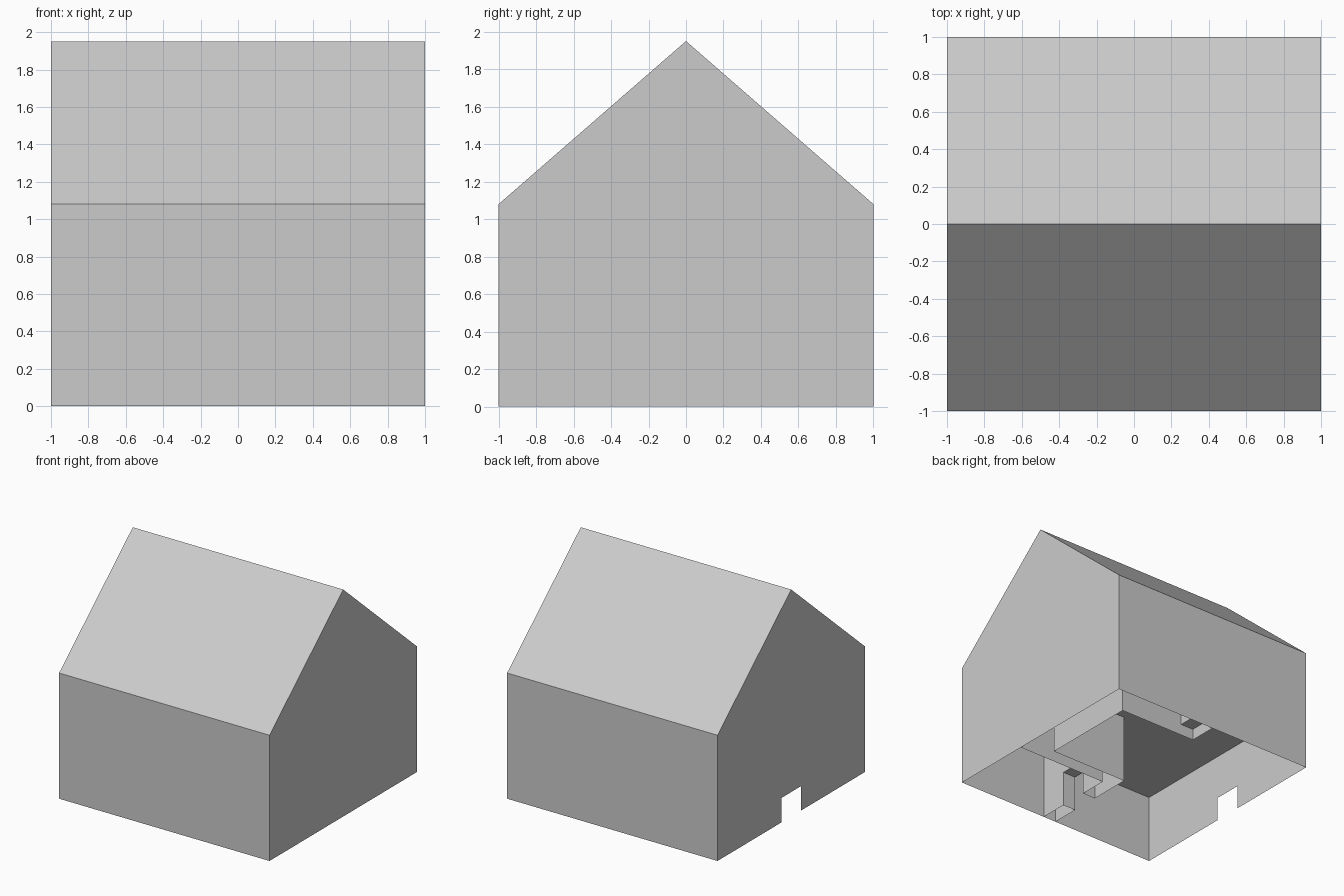
import bpy, bmesh

cube = bpy.data.objects.get("Cube")
if cube:
    bpy.data.objects.remove(cube, do_unlink=True)

# Single plain grey
grey = bpy.data.materials.new("plain_grey")
grey.use_nodes = True
COLOUR = (0.6, 0.6, 0.6, 1)
grey.diffuse_color = COLOUR
grey.node_tree.nodes["Principled BSDF"].inputs["Base Color"].default_value = COLOUR

EAVE, RIDGE, CEIL = 1.08, 1.95, 0.6


def make(name, faces):
    """Mesh object from a few polygons, welded along shared edges."""
    bm = bmesh.new()
    for pts in faces:
        bm.faces.new([bm.verts.new(p) for p in pts])
    bmesh.ops.remove_doubles(bm, verts=bm.verts, dist=0.0001)
    mesh = bpy.data.meshes.new(name)
    bm.to_mesh(mesh)
    bm.free()
    mesh.materials.append(grey)
    obj = bpy.data.objects.new(name, mesh)
    bpy.context.collection.objects.link(obj)
    return obj


def wall(a, b, top=CEIL, bottom=0):
    """Upright rectangle between two plan points."""
    return [(*a, bottom), (*b, bottom), (*b, top), (*a, top)]


def slab(x0, x1, y0, y1, z=CEIL):
    """Level rectangle facing down."""
    return [(x0, y0, z), (x0, y1, z), (x1, y1, z), (x1, y0, z)]


def doorway(x, y0, y1, d0, d1, height, flip=False):
    """Wall across x with a door gap, as one notched outline."""
    outline = [(y0, 0), (d0, 0), (d0, height), (d1, height), (d1, 0),
               (y1, 0), (y1, CEIL), (y0, CEIL)]
    pts = [(x, y, z) for y, z in outline]
    return pts[::-1] if flip else pts


# Outer shell
make("front_wall", [wall((-1, -1), (1, -1), EAVE)])
make("back_wall", [wall((1, 1), (-1, 1), EAVE)])
make("roof", [
    [(-1, -1, EAVE), (1, -1, EAVE), (1, 0, RIDGE), (-1, 0, RIDGE)],
    [(1, 1, EAVE), (-1, 1, EAVE), (-1, 0, RIDGE), (1, 0, RIDGE)],
])
gable = [(1, EAVE), (0, RIDGE), (-1, EAVE), (-1, 0)]
make("left_gable", [[(1, y, z) for y, z in [(1, 0)] + gable]])

# Gable with the entrance notch
DOOR, DOOR_TOP = 0.13, 0.21
notch = [(-DOOR, 0), (-DOOR, DOOR_TOP), (DOOR, DOOR_TOP), (DOOR, 0), (1, 0)]
make("entrance_gable", [[(-1, y, z) for y, z in (gable + notch)[::-1]]])

# Ceilings over the main room and the side room
make("main_ceiling", [slab(-1, 0, -1, 1), slab(0, 0.75, -0.125, 0.75)])
make("side_ceiling", [slab(0.125, 1, -1, -0.25)])

# Partition skins around the side room, with a lined doorway
D0, D1, HEAD = -0.75, -0.5, 0.31
make("partition", [
    doorway(0, -1, -0.125, D0, D1, HEAD, flip=True),
    doorway(0.125, -1, -0.25, D0, D1, HEAD),
    wall((0.125, D0), (0, D0), HEAD),
    wall((0, D1), (0.125, D1), HEAD),
    slab(0, 0.125, D0, D1, HEAD),
])
make("side_room_wall", [wall((0.125, -0.25), (1, -0.25))])
make("alcove_walls", [
    wall((0.75, -0.125), (0, -0.125)),
    wall((0.75, 0.75), (0.75, -0.125)),
    wall((0, 0.75), (0.75, 0.75)),
])

# Stairs along the back wall
STEPS = 6
RUN, RISE = 0.75 / STEPS, CEIL / STEPS
steps = []
for i in range(STEPS):
    x, z = i * RUN, i * RISE
    steps.append(wall((x, 1), (x, 0.75), z + RISE, z))
    steps.append(slab(x, x + RUN, 0.75, 1, z + RISE)[::-1])
make("stairs", steps)
